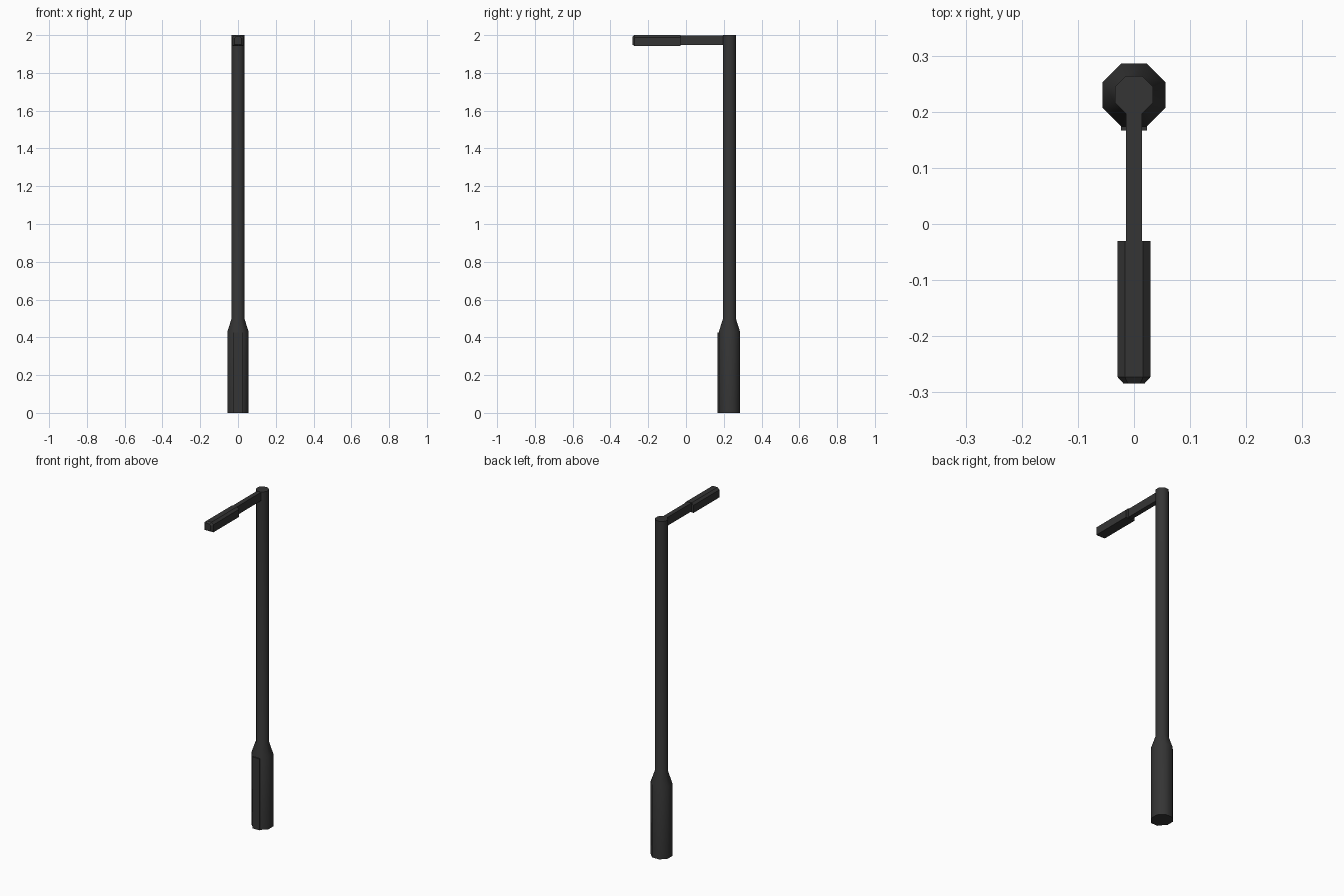
import bpy, bmesh, math

if "Cube" in bpy.data.objects:
    bpy.data.objects.remove(bpy.data.objects["Cube"])

dark = bpy.data.materials.new("dark_metal")
dark.diffuse_color = (0.035, 0.035, 0.035, 1)
dark.use_nodes = True
dark.node_tree.nodes["Principled BSDF"].inputs["Base Color"].default_value = dark.diffuse_color


def loft(name, rings, smooth=None):
    """Skin a list of equal-length point rings and cap both ends."""
    bm = bmesh.new()
    loops = [[bm.verts.new(p) for p in ring] for ring in rings]
    n = len(loops[0])
    for a, b in zip(loops, loops[1:]):
        for i in range(n):
            j = (i + 1) % n
            bm.faces.new((a[i], a[j], b[j], b[i]))
    bm.faces.new(loops[0])
    bm.faces.new(loops[-1])
    bmesh.ops.recalc_face_normals(bm, faces=bm.faces)
    mesh = bpy.data.meshes.new(name)
    bm.to_mesh(mesh)
    bm.free()
    obj = bpy.data.objects.new(name, mesh)
    bpy.context.collection.objects.link(obj)
    mesh.materials.append(dark)
    if smooth:
        bpy.ops.object.select_all(action='DESELECT')
        obj.select_set(True)
        bpy.context.view_layer.objects.active = obj
        bpy.ops.object.shade_smooth_by_angle(angle=math.radians(smooth))
    return obj


def octagon(apothem, z, cy=0.23):
    r = apothem / math.cos(math.pi / 8)
    angles = [math.pi / 8 + k * math.pi / 4 for k in range(8)]
    return [(r * math.cos(a), cy + r * math.sin(a), z) for a in angles]


def rect(w, z0, z1, y):
    return [(-w, y, z0), (w, y, z0), (w, y, z1), (-w, y, z1)]


def head_section(y, w, top, z0, z1, z2):
    return [(-w, y, z0), (w, y, z0), (w, y, z1),
            (top, y, z2), (-top, y, z2), (-w, y, z1)]


# Octagonal pole with wide base and tapered collar
loft("pole", [octagon(0.056, 0), octagon(0.056, 0.43),
              octagon(0.034, 0.50), octagon(0.034, 2.0)], 50)

# Service hatch on the front of the base
loft("service_hatch", [rect(0.023, 0, 0.425, 0.167),
                       rect(0.023, 0, 0.425, 0.18)])

# Horizontal arm
loft("arm", [rect(0.014, 1.948, 1.998, 0.21), rect(0.014, 1.948, 1.998, -0.04)])

# Lamp head with sloped shoulders and chamfered nose
loft("lamp_head", [head_section(-0.03, 0.029, 0.016, 1.943, 1.988, 2.0),
                   head_section(-0.273, 0.029, 0.016, 1.943, 1.988, 2.0),
                   head_section(-0.284, 0.019, 0.011, 1.95, 1.983, 1.992)])
